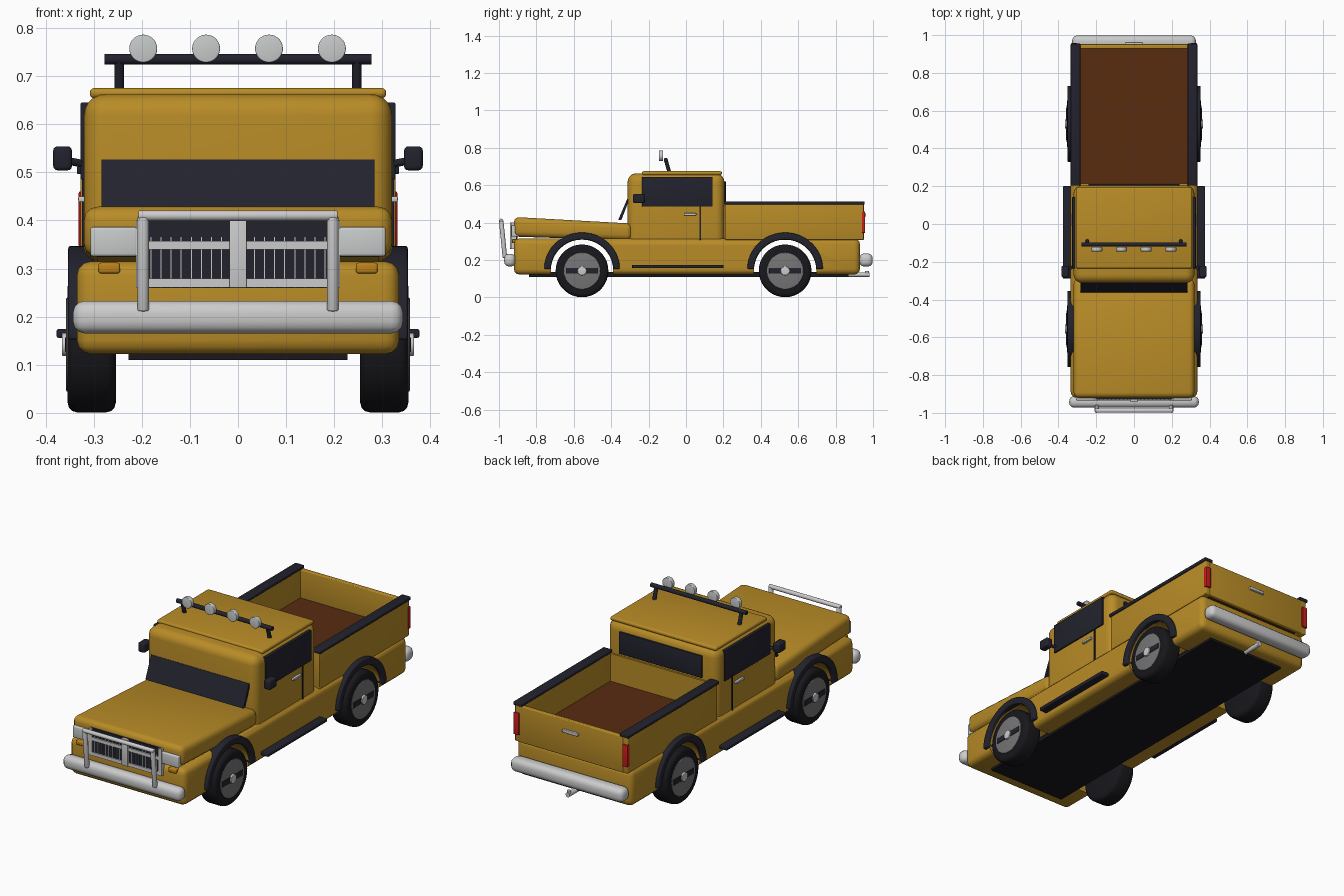
import bpy, bmesh
from math import cos, sin, pi, radians
from mathutils import Vector, Matrix

cube = bpy.data.objects.get("Cube")
if cube:
    bpy.data.objects.remove(cube)


def material(name, rgb):
    m = bpy.data.materials.new(name)
    m.use_nodes = True
    m.diffuse_color = (*rgb, 1)
    m.node_tree.nodes["Principled BSDF"].inputs["Base Color"].default_value = (*rgb, 1)
    return m


PAINT = material("ochre paint", (0.48, 0.26, 0.02))
DARK = material("dark trim", (0.016, 0.016, 0.027))
TYRE = material("tyre black", (0.009, 0.009, 0.012))
CHROME = material("chrome", (0.6, 0.6, 0.6))
LAMP = material("lamp glass", (0.58, 0.6, 0.6))
RIM = material("rim grey", (0.18, 0.18, 0.18))
WOOD = material("brown bed floor", (0.1, 0.025, 0.005))
RED = material("red lamp", (0.6, 0.012, 0.012))
AMBER = material("amber lamp", (0.5, 0.22, 0.01))


def smooth(ob):
    bpy.ops.object.select_all(action='DESELECT')
    ob.select_set(True)
    bpy.context.view_layer.objects.active = ob
    bpy.ops.object.shade_smooth_by_angle(angle=radians(35))


def finish(name, bm, mat, bevel=0, pair=False, segments=3):
    """Bevel, turn into an object, and mirror to the other side if paired."""
    bmesh.ops.recalc_face_normals(bm, faces=bm.faces)
    if bevel:
        sharp = [e for e in bm.edges if e.calc_face_angle(0) > 0.7]
        bmesh.ops.bevel(bm, geom=sharp, offset=bevel, segments=segments,
                        profile=0.5, affect='EDGES', clamp_overlap=True)
    mesh = bpy.data.meshes.new(name)
    bm.to_mesh(mesh)
    bm.free()
    mesh.materials.append(mat)
    ob = bpy.data.objects.new(name, mesh)
    bpy.context.collection.objects.link(ob)
    if pair:
        ob.modifiers.new("Mirror", 'MIRROR').use_mirror_merge = False
    smooth(ob)
    return ob


def box(name, mat, x, y, z, bevel=0, pair=False, segments=3):
    bm = bmesh.new()
    bmesh.ops.create_cube(bm, size=1)
    for v in bm.verts:
        v.co = [(r[0] + r[1]) / 2 + c * (r[1] - r[0]) for c, r in zip(v.co, (x, y, z))]
    return finish(name, bm, mat, bevel, pair, segments)


def prism(name, mat, profile, x, bevel=0, pair=False):
    """Side profile of (y, z) points pulled across x."""
    bm = bmesh.new()
    face = bm.faces.new([bm.verts.new((x[0], y, z)) for y, z in profile])
    moved = bmesh.ops.extrude_face_region(bm, geom=[face])["geom"]
    bmesh.ops.translate(bm, vec=(x[1] - x[0], 0, 0),
                        verts=[g for g in moved if isinstance(g, bmesh.types.BMVert)])
    return finish(name, bm, mat, bevel, pair)


def rod(name, mat, a, b, radius, bevel=0, pair=False, sides=20):
    a, b = Vector(a), Vector(b)
    d = b - a
    bm = bmesh.new()
    bmesh.ops.create_cone(bm, cap_ends=True, segments=sides, radius1=radius, radius2=radius,
                          depth=d.length, matrix=Matrix.Translation((a + b) / 2)
                          @ d.to_track_quat('Z', 'Y').to_matrix().to_4x4())
    return finish(name, bm, mat, bevel, pair)


AXLES = {"front": -0.556, "rear": 0.53}
HUB = 0.142

# Lower body with wheel arches cut through
body = box("lower_body", PAINT, (-0.335, 0.335), (-0.92, 0.93), (0.122, 0.315), 0.03)
for end, y in AXLES.items():
    cutter = rod(end + "_arch_cutter", PAINT, (-0.5, y, HUB), (0.5, y, HUB), 0.167, sides=40)
    cutter.hide_render = True
    cutter.hide_set(True)
    cut = body.modifiers.new(end + " arch", 'BOOLEAN')
    cut.object = cutter
    cut.solver = 'EXACT'
    bpy.context.view_layer.objects.active = body
    bpy.ops.object.modifier_apply(modifier=cut.name)
smooth(body)
box("chassis", TYRE, (-0.228, 0.228), (-0.84, 0.87), (0.11, 0.135))

# Hood, cab and roof
prism("hood", PAINT, [(-0.92, 0.325), (-0.92, 0.43), (-0.29, 0.395), (-0.29, 0.305)],
      (-0.32, 0.32), 0.028)
box("cab", PAINT, (-0.32, 0.32), (-0.312, 0.205), (0.24, 0.663), 0.045, segments=5)
box("roof_panel", PAINT, (-0.308, 0.308), (-0.235, 0.192), (0.654, 0.675), 0.009)

# Glass and door details
prism("windshield", DARK, [(-0.362, 0.415), (-0.314, 0.527), (-0.302, 0.527), (-0.345, 0.415)],
      (-0.284, 0.284))
box("side_window", DARK, (0.31, 0.327), (-0.235, 0.142), (0.485, 0.645), 0.003, True)
box("rear_window", DARK, (-0.24, 0.24), (0.19, 0.213), (0.505, 0.62), 0.003)
box("door_seam", DARK, (0.31, 0.324), (0.072, 0.08), (0.305, 0.49), pair=True)
box("door_handle", CHROME, (0.31, 0.332), (-0.012, 0.055), (0.438, 0.45), 0.003, True)
box("mirror", DARK, (0.345, 0.384), (-0.283, -0.222), (0.504, 0.554), 0.009, True)
rod("mirror_arm", DARK, (0.31, -0.22, 0.515), (0.36, -0.245, 0.525), 0.008, pair=True)

# Cargo bed
box("bed_side", PAINT, (0.288, 0.327), (0.208, 0.95), (0.308, 0.502), 0.004, True)
box("bed_front", PAINT, (-0.29, 0.29), (0.202, 0.215), (0.308, 0.495))
box("tailgate", PAINT, (-0.3, 0.3), (0.928, 0.952), (0.308, 0.497), 0.004)
box("bed_floor", WOOD, (-0.29, 0.29), (0.21, 0.93), (0.318, 0.35))
box("bed_rail", DARK, (0.284, 0.335), (0.203, 0.955), (0.496, 0.513), 0.004, True)
box("tail_light", RED, (0.3, 0.331), (0.94, 0.958), (0.345, 0.46), 0.003, True)
box("tailgate_handle", CHROME, (-0.045, 0.045), (0.945, 0.963), (0.432, 0.448), 0.003)

# Bumpers and tow hitch
box("front_bumper", CHROME, (-0.343, 0.343), (-0.972, -0.912), (0.165, 0.233), 0.025)
box("rear_bumper", CHROME, (-0.327, 0.327), (0.927, 0.998), (0.165, 0.235), 0.025)
rod("tow_bar", CHROME, (0, 0.84, 0.122), (0, 0.98, 0.122), 0.012)
rod("tow_pin", CHROME, (0, 0.968, 0.115), (0, 0.968, 0.142), 0.01)

# Bull bar
rod("bull_bar_post", CHROME, (0.197, -0.968, 0.212), (0.197, -0.988, 0.408), 0.012, 0.003, True)
rod("bull_bar_top", CHROME, (-0.207, -0.988, 0.41), (0.207, -0.988, 0.41), 0.011, 0.003)
rod("bull_bar_brace", CHROME, (0.197, -0.915, 0.215), (0.197, -0.97, 0.222), 0.011, pair=True)

# Grille
box("grille_panel", DARK, (-0.205, 0.205), (-0.93, -0.9), (0.26, 0.4))
box("grille_centre", CHROME, (-0.018, 0.018), (-0.942, -0.91), (0.26, 0.4), 0.002)
box("grille_edge", CHROME, (0.192, 0.212), (-0.936, -0.91), (0.26, 0.4), pair=True)
for i, z in enumerate((0.27, 0.348)):
    box(f"grille_bar_{i}", CHROME, (-0.21, 0.21), (-0.936, -0.91), (z - 0.009, z + 0.009))
for i in range(8):
    x = 0.034 + i * 0.021
    box(f"grille_slat_{i}", CHROME, (x - 0.001, x + 0.001), (-0.932, -0.91), (0.26, 0.365), pair=True)

# Headlights and turn signals
box("headlight", LAMP, (0.208, 0.307), (-0.934, -0.89), (0.325, 0.386), 0.006, True)
box("turn_signal", AMBER, (0.245, 0.29), (-0.93, -0.89), (0.29, 0.312), 0.005, True)

# Roof light rack
rod("rack_bar", DARK, (-0.277, -0.108, 0.735), (0.277, -0.108, 0.735), 0.011)
rod("rack_post", DARK, (0.247, -0.088, 0.665), (0.247, -0.108, 0.735), 0.01, pair=True)
for i in range(4):
    x = -0.197 + i * 0.1307
    rod(f"roof_lamp_{i}", LAMP, (x, -0.145, 0.757), (x, -0.122, 0.757), 0.029, 0.003, sides=28)

# Running boards
box("running_board", DARK, (0.32, 0.377), (-0.288, 0.2), (0.156, 0.174), 0.004, True)

# Wheels and flares
for end, y in AXLES.items():
    def disc(part, mat, x0, x1, r, bevel=0):
        rod(f"{end}_{part}", mat, (x0, y, HUB), (x1, y, HUB), r, bevel, True, 36)
    disc("tyre", TYRE, 0.254, 0.354, 0.141, 0.02)
    disc("rim", RIM, 0.27, 0.357, 0.098, 0.003)
    disc("hub_cap", CHROME, 0.27, 0.366, 0.024, 0.003)
    box(end + "_rim_slot", DARK, (0.34, 0.36), (y - 0.085, y + 0.085),
        (HUB - 0.015, HUB + 0.015), 0.002, True)
    angles = [pi * i / 24 for i in range(25)]
    arch = [(y + 0.202 * cos(a), HUB + 0.01 + 0.195 * sin(a)) for a in angles]
    arch += [(y + 0.166 * cos(a), HUB + 0.01 + 0.158 * sin(a)) for a in reversed(angles)]
    prism(end + "_flare", DARK, arch, (0.3, 0.353), 0.006, True)
